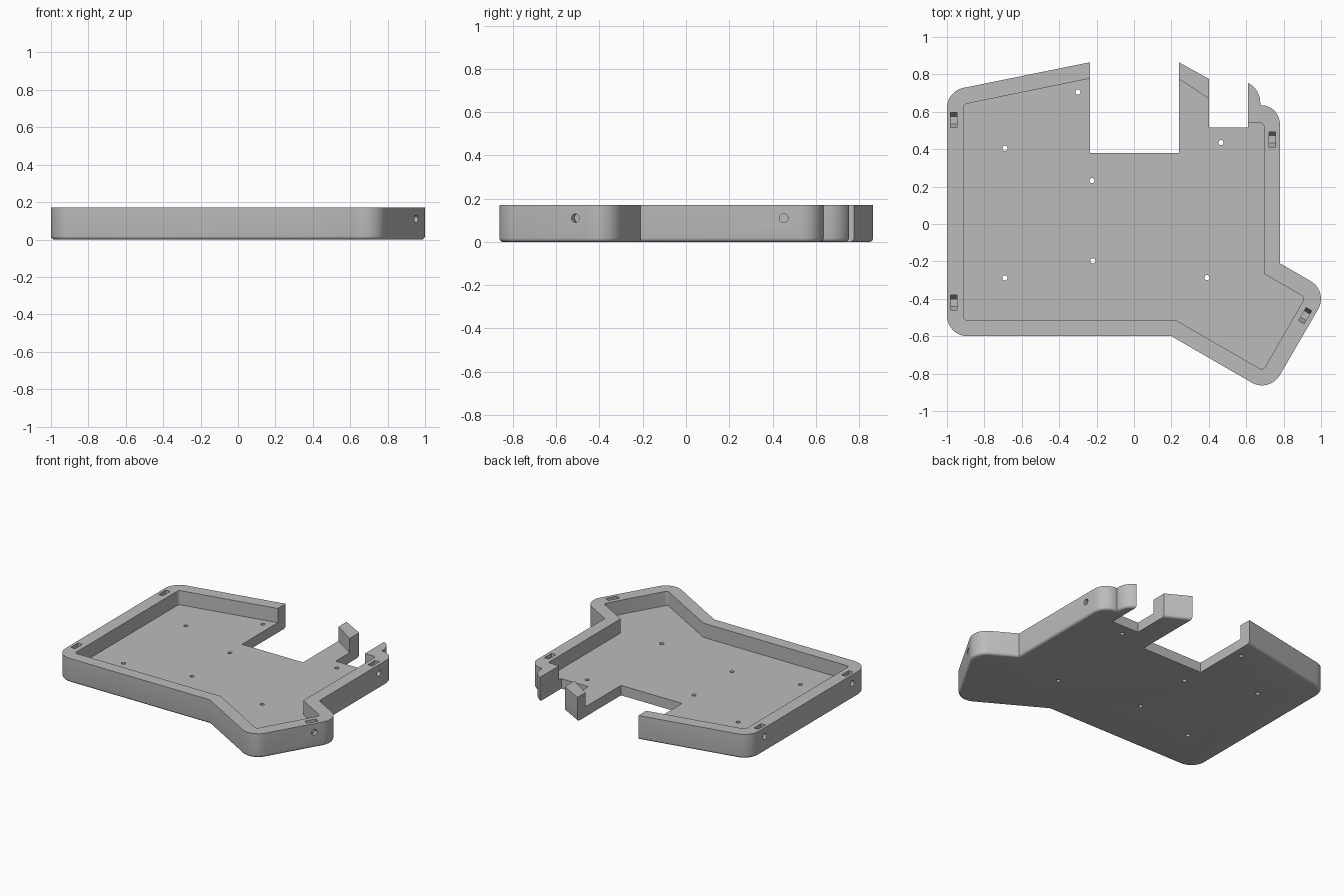
import bpy, bmesh, math
from mathutils import Vector, Matrix

cube = bpy.data.objects.get("Cube")
if cube:
    bpy.data.objects.remove(cube, do_unlink=True)

HEIGHT, FLOOR, SCREW_Z = 0.17, 0.07, 0.11

grey = bpy.data.materials.new("plain_grey")
grey.use_nodes = True
grey.diffuse_color = (0.5, 0.5, 0.5, 1)
grey.node_tree.nodes["Principled BSDF"].inputs["Base Color"].default_value = (0.5, 0.5, 0.5, 1)


def rounded(corners, steps=10):
    """Outline from (x, y, radius) corners, with arcs where radius > 0."""
    pts = []
    for i, (x, y, r) in enumerate(corners):
        p = Vector((x, y))
        if r == 0:
            pts.append(p)
            continue
        a = (Vector(corners[i - 1][:2]) - p).normalized()
        b = (Vector(corners[(i + 1) % len(corners)][:2]) - p).normalized()
        half = a.angle(b) / 2
        centre = p + (a + b).normalized() * r / math.sin(half)
        start = p + a * r / math.tan(half) - centre
        end = p + b * r / math.tan(half) - centre
        sweep = start.angle_signed(end)
        for k in range(steps + 1):
            pts.append(centre + Matrix.Rotation(-sweep * k / steps, 2) @ start)
    return pts


def prism(name, pts, low, high, matrix=None, bevel=0):
    """Extrude a flat outline from low to high, optionally rounding its lower rim."""
    bm = bmesh.new()
    base = bm.faces.new([bm.verts.new((p[0], p[1], low)) for p in pts])
    ext = bmesh.ops.extrude_face_region(bm, geom=[base])
    bmesh.ops.translate(bm, vec=(0, 0, high - low),
                        verts=[g for g in ext["geom"] if isinstance(g, bmesh.types.BMVert)])
    bmesh.ops.recalc_face_normals(bm, faces=bm.faces)
    if bevel:
        rim = [e for e in bm.edges if all(abs(v.co.z - low) < 1e-5 for v in e.verts)]
        bmesh.ops.bevel(bm, geom=rim, offset=bevel, segments=4, profile=0.5,
                        affect='EDGES', clamp_overlap=False)
    if matrix:
        bm.transform(matrix)
    mesh = bpy.data.meshes.new(name)
    bm.to_mesh(mesh)
    bm.free()
    mesh.materials.append(grey)
    obj = bpy.data.objects.new(name, mesh)
    bpy.context.collection.objects.link(obj)
    return obj


def circle(r, n=24, x=0, y=0):
    return [(x + r * math.cos(math.tau * k / n), y + r * math.sin(math.tau * k / n))
            for k in range(n)]


def box(x0, x1, y0, y1):
    return [(x0, y0), (x1, y0), (x1, y1), (x0, y1)]


# Tray body with rounded corners and a softened lower rim
R = 0.11
tray = prism("tray", rounded([
    (-1, -0.6, R), (0.2, -0.6, 0), (0.725, -0.903, R), (1.04, -0.36, R),
    (0.78, -0.21, 0), (0.78, 0.635, 0.1), (0.675, 0.635, 0), (0.675, 0.765, 0.114),
    (0.42, 0.765, 0), (0.22, 0.876, 0), (-0.215, 0.869, 0), (-1, 0.71, R)]),
    0, HEIGHT, bevel=0.018)

# Inner recess and the two rear openings
cutters = [
    prism("recess_cutter", rounded([
        (-0.91, -0.515, 0.02), (0.225, -0.515, 0), (0.69, -0.783, 0.02),
        (0.915, -0.393, 0.02), (0.695, -0.266, 0), (0.695, 0.54, 0.02),
        (0.5, 0.54, 0), (0.5, 0.604, 0), (0.24, 0.775, 0),
        (-0.235, 0.778, 0), (-0.91, 0.64, 0.02)], 5), FLOOR, 0.4),
    prism("wide_opening_cutter", box(-0.235, 0.24, 0.38, 1.1), -0.2, 0.4),
    prism("narrow_opening_cutter", box(0.4, 0.61, 0.515, 1.1), -0.2, 0.4)]

# Small holes through the floor
for x, y in [(-0.3, 0.705), (-0.69, 0.405), (-0.225, 0.232), (0.465, 0.435),
             (-0.22, -0.197), (-0.69, -0.288), (0.39, -0.287)]:
    cutters.append(prism("floor_hole_cutter", circle(0.014, 20, x, y), -0.2, 0.4))

# Nut slots in the rim, each with a screw hole from the outside
slot = [(-0.04, 0.2), (-0.04, 0), (-0.02, -0.035), (0.02, -0.035), (0.04, 0), (0.04, 0.2)]
for x, y, turn in [(-0.963, 0.555, 180), (-0.963, -0.42, 180),
                   (0.74, 0.452, 0), (0.915, -0.49, -30)]:
    # Local axes: outline across the wall and up, depth pointing outwards
    place = (Matrix.Translation((x, y, SCREW_Z)) @ Matrix.Rotation(math.radians(turn), 4, 'Z')
             @ Matrix(((0, 0, 1, 0), (1, 0, 0, 0), (0, 1, 0, 0), (0, 0, 0, 1))))
    cutters.append(prism("nut_slot_cutter", slot, -0.017, 0.017, place))
    cutters.append(prism("screw_hole_cutter", circle(0.02), 0, 0.15, place))

# Apply every cut, then remove the cutters
bpy.context.view_layer.objects.active = tray
for cutter in cutters:
    mod = tray.modifiers.new("cut", 'BOOLEAN')
    mod.operation, mod.solver, mod.object = 'DIFFERENCE', 'EXACT', cutter
    bpy.ops.object.modifier_apply(modifier=mod.name)
    bpy.data.objects.remove(cutter, do_unlink=True)

bpy.ops.object.select_all(action='DESELECT')
tray.select_set(True)
bpy.ops.object.shade_smooth_by_angle(angle=math.radians(30))
